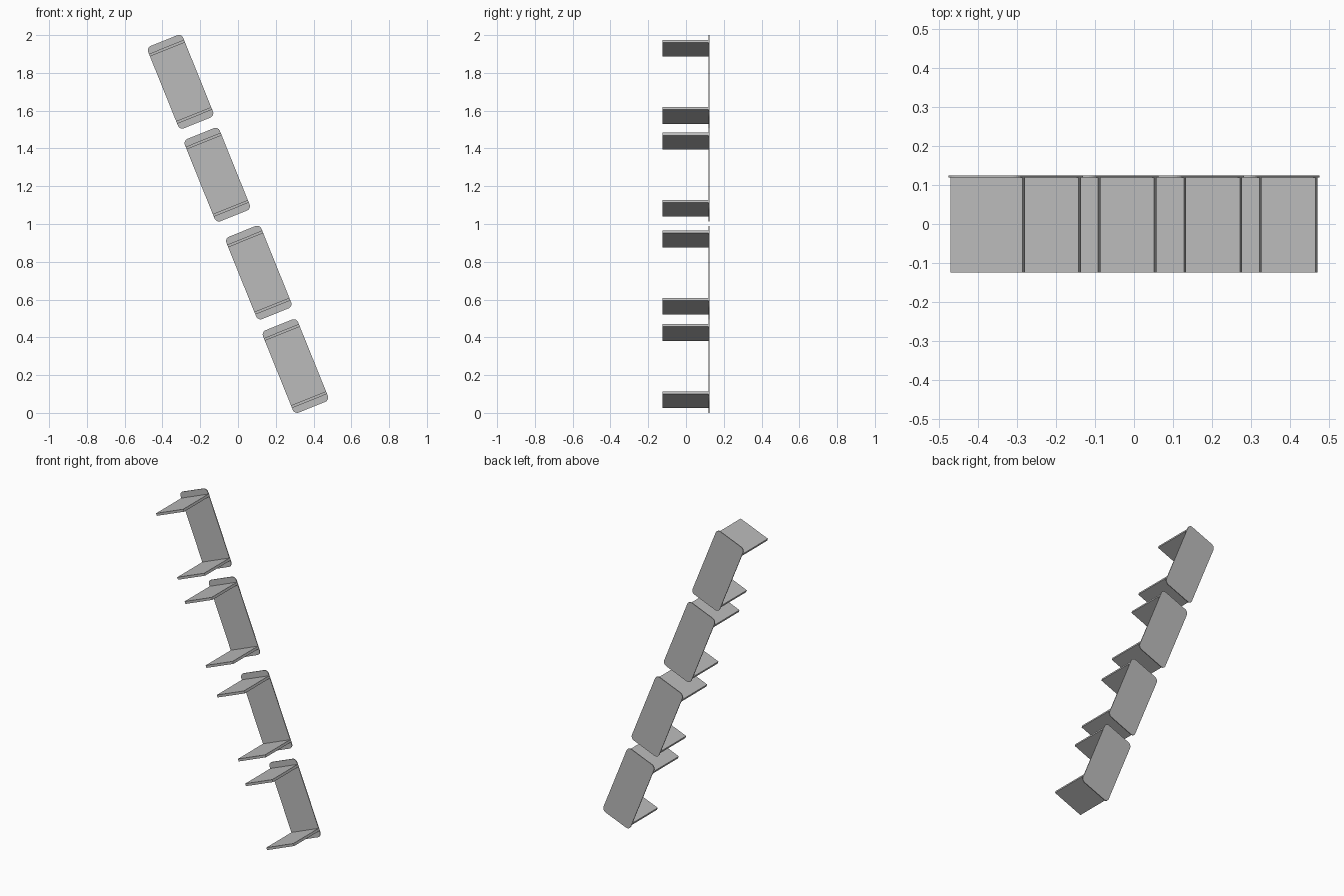
import bpy, bmesh, math
from mathutils import Matrix, Vector

cube = bpy.data.objects.get("Cube")
if cube:
    bpy.data.objects.remove(cube, do_unlink=True)

grey = bpy.data.materials.new("grey_metal")
grey.use_nodes = True
colour = (0.5, 0.5, 0.5, 1)
grey.diffuse_color = colour
grey.node_tree.nodes["Principled BSDF"].inputs["Base Color"].default_value = colour

TILT = math.radians(-22)
WIDTH, HEIGHT = 0.2, 0.47
FRONT, BACK = -0.125, 0.125
SHEET, SHELF = 0.005, 0.015
CORNER = 0.025
SHELF_OFFSET = 0.192


def slab(name, size, centre, placement, corner=0):
    """Box in module space, optionally with rounded corners seen from the front."""
    bm = bmesh.new()
    bmesh.ops.create_cube(bm, size=1)
    bmesh.ops.scale(bm, vec=size, verts=bm.verts)
    if corner:
        edges = [e for e in bm.edges
                 if abs(e.verts[0].co.y - e.verts[1].co.y) > size[1] / 2]
        bmesh.ops.bevel(bm, geom=edges, offset=corner, segments=6,
                        profile=0.5, affect='EDGES')
    bmesh.ops.translate(bm, vec=centre, verts=bm.verts)
    mesh = bpy.data.meshes.new(name)
    bm.to_mesh(mesh)
    bm.free()
    mesh.materials.append(grey)
    obj = bpy.data.objects.new(name, mesh)
    obj.matrix_world = placement
    bpy.context.collection.objects.link(obj)


def shelf_module(label, x, z):
    placement = Matrix.Translation((x, 0, z)) @ Matrix.Rotation(TILT, 4, 'Y')
    # Thin back plate with rounded corners
    slab(label + "_back_plate", Vector((WIDTH, SHEET, HEIGHT)),
         (0, BACK - SHEET / 2, 0), placement, CORNER)
    # Two shelves projecting forward
    depth = BACK - SHEET - FRONT
    for part, side in (("upper_shelf", 1), ("lower_shelf", -1)):
        slab(label + "_" + part, Vector((WIDTH, depth, SHELF)),
             (0, FRONT + depth / 2, side * SHELF_OFFSET), placement)


# Four tilted modules stepping down towards the left
for label, x, z in (("top", -0.304, 1.753), ("upper_middle", -0.11, 1.261),
                    ("lower_middle", 0.11, 0.743), ("bottom", 0.304, 0.248)):
    shelf_module(label, x, z)
